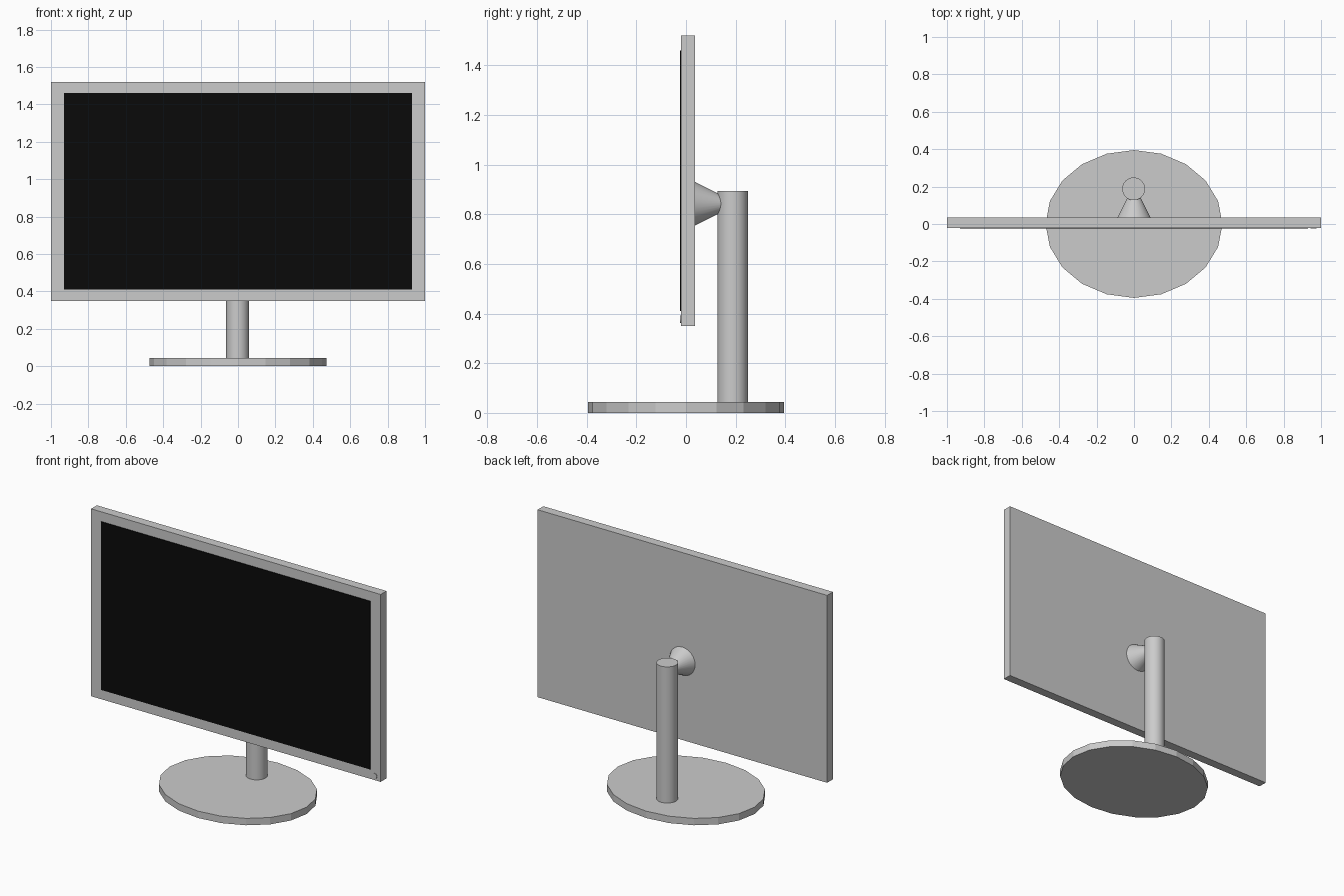
import bpy, math

if "Cube" in bpy.data.objects:
    bpy.data.objects.remove(bpy.data.objects["Cube"])


def box(name, x, y, z):
    """Box from (min, max) pairs."""
    bpy.ops.mesh.primitive_cube_add(size=1, location=[sum(p) / 2 for p in (x, y, z)])
    ob = bpy.context.object
    ob.name = name
    ob.scale = [p[1] - p[0] for p in (x, y, z)]
    bpy.ops.object.transform_apply(location=False, rotation=False, scale=True)
    return ob


def cone(name, r1, r2, depth, loc, sides, rot_x=0.0, smooth=True):
    bpy.ops.mesh.primitive_cone_add(vertices=sides, radius1=r1, radius2=r2, depth=depth,
                                    location=loc, rotation=(rot_x, 0, 0))
    ob = bpy.context.object
    ob.name = name
    if smooth:
        bpy.ops.object.shade_smooth_by_angle(angle=math.radians(35))
    return ob


FRONT, BACK = -0.021, 0.036
TOWARD_BACK = -math.pi / 2

# Display housing and black screen panel
box("display_housing", (-1, 1), (FRONT, BACK), (0.35, 1.52))
screen = box("screen", (-0.93, 0.93), (FRONT - 0.004, FRONT + 0.004), (0.41, 1.46))
black = bpy.data.materials.new("screen_black")
black.diffuse_color = (0.003, 0.003, 0.003, 1)
black.use_nodes = True
black.node_tree.nodes["Principled BSDF"].inputs["Base Color"].default_value = black.diffuse_color
screen.data.materials.append(black)

# Power button in the lower right corner
cone("power_button", 0.016, 0.016, 0.008, (0.96, FRONT, 0.377), 24, TOWARD_BACK)

# Faceted oval foot
base = cone("base", 1, 1, 0.043, (0, 0, 0.0215), 20, smooth=False)
base.scale = (0.473, 0.395, 1)
bpy.ops.object.transform_apply(location=False, rotation=False, scale=True)

# Upright pole and the tapered mount joining it to the housing
cone("stand_pole", 0.061, 0.061, 0.855, (-0.002, 0.188, 0.4655), 32)
cone("tapered_mount", 0.088, 0.026, 0.124, (0, BACK + 0.062, 0.842), 32, TOWARD_BACK)
